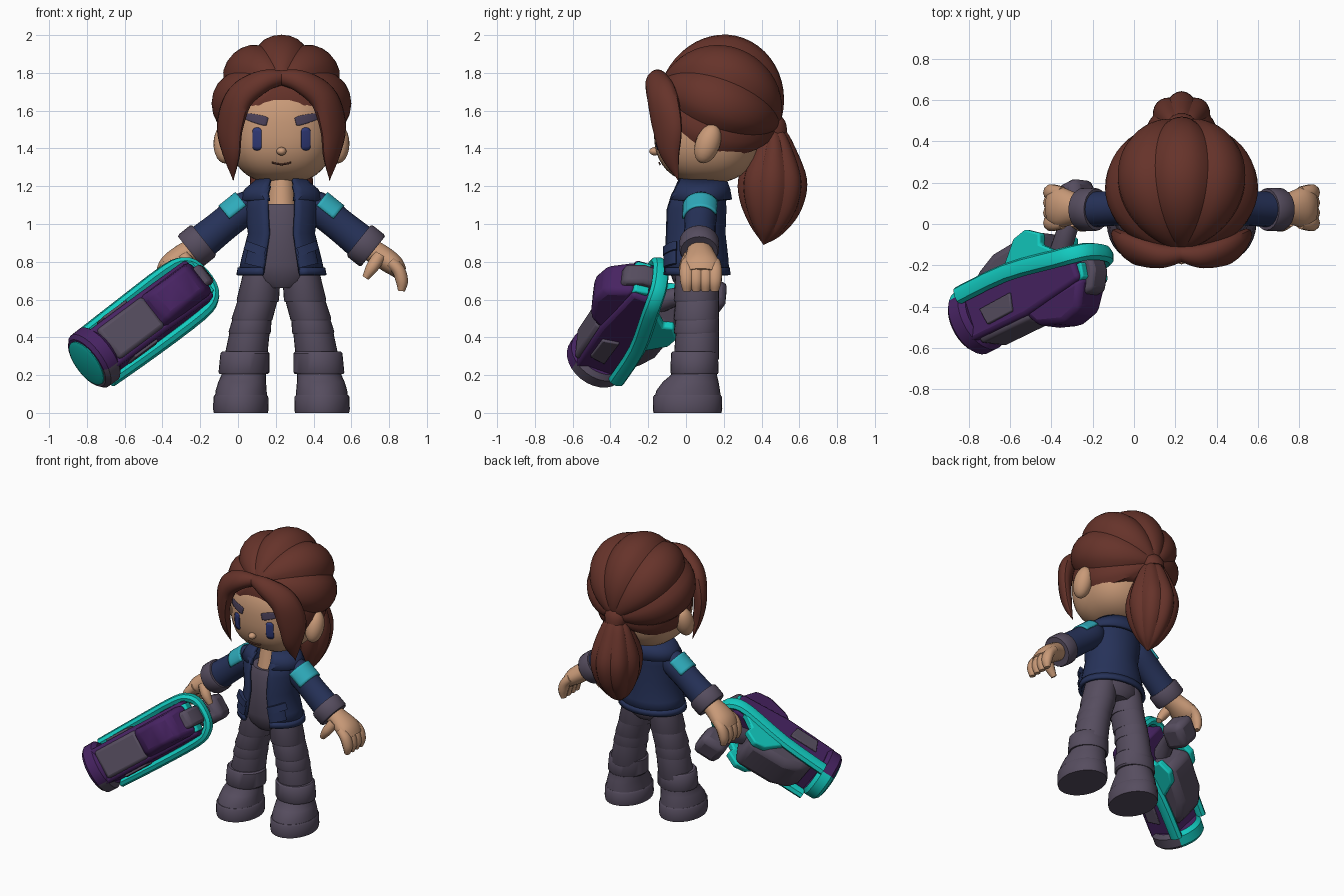
import bpy, bmesh
from math import sin, cos, pi, radians
from mathutils import Vector as V, Matrix

if "Cube" in bpy.data.objects:
    bpy.data.objects.remove(bpy.data.objects["Cube"])
CX = 0.23  # centre line of the figure


def material(name, code):
    rgb = [int(code[i:i + 2], 16) / 255 for i in (0, 2, 4)]
    col = [c / 12.92 if c < 0.04 else ((c + 0.055) / 1.055) ** 2.4 for c in rgb] + [1]
    m = bpy.data.materials.new(name)
    m.use_nodes = True
    m.diffuse_color = col
    m.node_tree.nodes["Principled BSDF"].inputs["Base Color"].default_value = col
    return m


HAIR = material("hair brown", "66332A")
SKIN = material("skin", "C99A78")
NAVY = material("jacket navy", "263259")
GREY = material("slate grey", "564D5F")
TEAL = material("teal", "12CABF")
PATCH = material("patch blue", "2FACBC")
PURPLE = material("purple", "472362")
EYE = material("eye blue", "303A78")
BROW = material("brow grey", "4A4058")
MOUTH = material("mouth brown", "6E4436")


def finish(name, bm, mat, angle=40, solid=0, bevel=0):
    bmesh.ops.recalc_face_normals(bm, faces=bm.faces)
    me = bpy.data.meshes.new(name)
    bm.to_mesh(me)
    bm.free()
    me.materials.append(mat)
    ob = bpy.data.objects.new(name, me)
    bpy.context.collection.objects.link(ob)
    if solid:
        ob.modifiers.new("Solid", "SOLIDIFY").thickness = solid
    if bevel:
        b = ob.modifiers.new("Bevel", "BEVEL")
        b.width, b.segments = bevel, 2
    bpy.ops.object.select_all(action="DESELECT")
    ob.select_set(True)
    bpy.context.view_layer.objects.active = ob
    bpy.ops.object.shade_smooth_by_angle(angle=radians(angle))
    return ob


def loft(name, rings, mat, closed=True, cap=True, **kw):
    bm = bmesh.new()
    rows = [[bm.verts.new(p) for p in r] for r in rings]
    n = len(rows[0])
    for a, b in zip(rows, rows[1:]):
        for i in range(n if closed else n - 1):
            j = (i + 1) % n
            bm.faces.new((a[i], a[j], b[j], b[i]))
    if closed and cap:
        bm.faces.new(rows[0])
        bm.faces.new(rows[-1])
    return finish(name, bm, mat, **kw)


def oval(x, y, z, rx, ry, gap=0, n=28):
    """Level ring; a gap leaves the front open."""
    m = n if not gap else n - 1
    return [(x + rx * sin(a), y - ry * cos(a), z)
            for a in (gap + (2 * pi - 2 * gap) * i / m for i in range(n))]


def stack(name, secs, mat, **kw):
    return loft(name, [oval(*s) for s in secs], mat, closed=len(secs[0]) < 6, **kw)


def spline(pts, k):
    """Points on a smooth path through tuples of any length."""
    P = [pts[0]] + list(pts) + [pts[-1]]
    out = []
    for i in range(1, len(P) - 2):
        for j in range(k):
            t = j / k
            out.append([0.5 * (2 * b + (c - a) * t + (2 * a - 5 * b + 4 * c - d) * t * t
                               + (3 * b - a - 3 * c + d) * t ** 3)
                        for a, b, c, d in zip(*P[i - 1:i + 3])])
    return out + [list(pts[-1])]


def tube(name, pts, mat, out=None, about=None, k=5, n=14, lobes=0, arc=None, **kw):
    """Sweep of (x, y, z, width, thickness) with its thin side along out."""
    path = spline(pts, k)
    rings = []
    for i, p in enumerate(path):
        c = V(p[:3])
        t = (V(path[min(i + 1, len(path) - 1)][:3]) - V(path[max(i - 1, 0)][:3])).normalized()
        o = (c - V(about)) if about else V(out or (0, 1, 0))
        o = (o - t * o.dot(t)).normalized()
        s = t.cross(o)
        w, h = max(p[3], 0.002), max(p[4], 0.002)
        angs = [2 * pi * j / n for j in range(n)] if not arc else \
            [pi / 2 - arc + 2 * arc * j / (n - 1) for j in range(n)]
        rings.append([c + (s * w * cos(a) + o * h * sin(a))
                      * (0.9 + 0.1 * abs(cos(lobes * a / 2)) if lobes else 1) for a in angs])
    return loft(name, rings, mat, closed=not arc, **kw)


def ball(name, c, r, mat, lean=0):
    bm = bmesh.new()
    bmesh.ops.create_uvsphere(bm, u_segments=20, v_segments=12, radius=1, matrix=Matrix.Translation(c)
                              @ Matrix.Rotation(-lean, 4, "X") @ Matrix.Diagonal((*r, 1)))
    return finish(name, bm, mat, angle=80)


# Head: a rounded, slightly boxy ball
HC, HR, E = V((CX, 0.11, 1.5)), V((0.28, 0.28, 0.285)), 2.5
rings = []
for i in range(1, 24):
    f = pi * i / 24
    rings.append([])
    for j in range(36):
        a = 2 * pi * j / 36
        d = V((sin(f) * cos(a), sin(f) * sin(a), cos(f)))
        d /= sum(abs(q) ** E for q in d) ** (1 / E)
        rings[-1].append(HC + V([q * r for q, r in zip(d, HR)]))
loft("head", rings, SKIN, angle=80)


def face_plate(name, x, z, w, h, rot, mat, taper=0, bow=0):
    """Thin plate that follows the front of the head."""
    rows = []
    for i in range(9):
        rows.append([])
        for j in range(7):
            u, v = i / 4 - 1, j / 3 - 1
            px, pz = w * u, h * v * (1 + taper * u) * (1 - 0.25 * u ** 4) + bow * u * u
            dx, dz = px * cos(rot) - pz * sin(rot) + x, px * sin(rot) + pz * cos(rot) + z
            k = 1 - abs(dx / HR.x) ** E - abs((dz - HC.z) / HR.z) ** E
            rows[-1].append((CX + dx, HC.y - HR.y * max(k, 0) ** (1 / E) - 0.005, dz))
    loft(name, rows, mat, closed=False, solid=0.008)


ball("nose", (CX, -0.165, 1.385), (0.026, 0.03, 0.022), SKIN)
face_plate("mouth", 0, 1.318, 0.05, 0.003, 0, MOUTH, bow=0.01)

# Hair: ribbed cap whose ribs run from the parting to the tie
C, R, tilt = V((CX, 0.175, 1.638)), 0.37, 0.36
pole, up = V((0, -cos(tilt), sin(tilt))), V((0, sin(tilt), cos(tilt)))
rings = []
for i in range(1, 24):
    f = pi * i / 24
    depth = 0.88 if f < pi / 2 else 0.92
    rings.append([])
    for j in range(-18, 19):
        a = radians(7.5 * j)
        r = R * (1 - 0.1 * (1 - abs(cos(4 * a)) ** 0.7) * sin(f))
        rings[-1].append(C + r * (pole * cos(f) * depth
                                  + sin(f) * (up * cos(a) + V((sin(a), 0, 0)))))
loft("hair_cap", rings, HAIR, angle=32)
tube("hair_tie", [(CX, 0.42, 1.53, 0.07, 0.06), (CX, 0.46, 1.52, 0.08, 0.07),
                  (CX, 0.48, 1.47, 0.07, 0.06)], HAIR)
tube("ponytail", [(CX, 0.45, 1.53, 0.04, 0.04), (CX, 0.465, 1.43, 0.11, 0.1),
                  (CX, 0.46, 1.25, 0.165, 0.18), (CX, 0.45, 1.1, 0.15, 0.165),
                  (CX, 0.43, 0.97, 0.085, 0.09), (CX, 0.41, 0.89, 0, 0)],
     HAIR, n=48, lobes=8, angle=30)

# Torso
stack("neck", [(CX, 0.05, 1.04, 0.1, 0.12), (CX, 0.05, 1.12, 0.08, 0.1),
               (CX, 0.08, 1.3, 0.07, 0.09)], SKIN)
stack("shirt", [(CX, 0.06, 0.66, 0.1, 0.1), (CX, 0.06, 0.7, 0.18, 0.13),
                (CX, 0.05, 0.78, 0.19, 0.145), (CX, 0.045, 0.95, 0.15, 0.135),
                (CX, 0.045, 1.06, 0.15, 0.13), (CX, 0.05, 1.105, 0.12, 0.12)], GREY)
stack("jacket", [(CX, 0.05, 0.74, 0.23, 0.18, 0.45), (CX, 0.05, 0.82, 0.212, 0.175, 0.43),
                 (CX, 0.045, 0.95, 0.178, 0.165, 0.4), (CX, 0.05, 1.08, 0.195, 0.165, 0.4),
                 (CX, 0.06, 1.16, 0.185, 0.15, 0.42), (CX, 0.075, 1.21, 0.13, 0.13, 0.5)],
      NAVY, solid=0.02)
stack("jacket_hem", [(CX, 0.05, 0.73, 0.24, 0.187, 0.44), (CX, 0.05, 0.77, 0.232, 0.183, 0.44)],
      NAVY, solid=0.02)
stack("collar", [(CX, 0.075, 1.13, 0.225, 0.17, 0.3), (CX, 0.08, 1.185, 0.195, 0.155, 0.4),
                 (CX, 0.08, 1.24, 0.13, 0.135, 0.5)], NAVY, solid=0.022)

# Paired parts of the figure
for m, side in ((-1, "right"), (1, "left")):
    def at(*pts):
        return [(CX + m * p[0],) + p[1:] for p in pts]

    def part(name, pts, mat, **kw):
        return tube(f"{side}_{name}", at(*pts), mat, **kw)

    # Face and hair
    face_plate(side + "_eye", m * 0.13, 1.45, 0.024, 0.06, 0, EYE)
    face_plate(side + "_brow", m * 0.135, 1.557, 0.062, 0.023, m * 0.25, BROW, taper=-m * 0.2)
    ball(side + "_ear", at((0.3, 0.115, 1.425))[0], (0.06, 0.065, 0.108), SKIN, 0.35)
    part("bang", [(-0.01, -0.14, 1.775, 0.035, 0.04), (0.1, -0.155, 1.755, 0.065, 0.055),
                  (0.22, -0.125, 1.67, 0.09, 0.06), (0.272, -0.1, 1.52, 0.095, 0.045),
                  (0.266, -0.085, 1.37, 0.062, 0.032), (0.255, -0.04, 1.23, 0, 0)],
         HAIR, about=(CX, 0.13, 1.5), k=6)

    # Jacket pocket with flap
    for label, z, h, w in (("pocket", 0.815, 0.035, 0.058), ("pocket_flap", 0.87, 0.022, 0.066)):
        part(label, [(0.148, -0.085, z - h, w, 0.018), (0.132, -0.085, z + h, w, 0.018)],
             NAVY, out=(m * 0.55, -0.83, 0), k=1, n=10)

    # Arm
    part("sleeve", [(0.13, 0.08, 1.11, 0.07, 0.06), (0.2, 0.08, 1.08, 0.088, 0.085),
                    (0.32, 0.075, 0.985, 0.088, 0.083), (0.45, 0.07, 0.88, 0.095, 0.088)],
         NAVY, n=20)
    part("arm_patch", [(0.185, 0.08, 1.092, 0.098, 0.098), (0.275, 0.077, 1.022, 0.098, 0.096)],
         PATCH, out=(m * 0.6, -0.2, 0.77), arc=1.3, solid=0.012)
    part("cuff", [(0.41, 0.07, 0.915, 0.1, 0.1), (0.42, 0.07, 0.907, 0.107, 0.105),
                  (0.475, 0.07, 0.863, 0.107, 0.105), (0.485, 0.07, 0.855, 0.1, 0.098)],
         GREY, k=1, n=20)
    part("palm", [(0.45, 0.07, 0.875, 0.06, 0.06), (0.52, 0.075, 0.835, 0.078, 0.062),
                  (0.59, 0.08, 0.785, 0.1, 0.058), (0.63, 0.08, 0.74, 0.085, 0.04)],
         SKIN, out=(m * 0.6, 0, 0.8), angle=60)
    for f in range(4):
        y = 0.005 + f * 0.049
        part(f"finger_{f + 1}", [(0.575, y, 0.8, 0.03, 0.03), (0.62, y, 0.755, 0.034, 0.04),
                                 (0.638, y, 0.695, 0.032, 0.037), (0.635, y, 0.645, 0.018, 0.022)],
             SKIN, n=10, angle=60)
    part("thumb", [(0.52, 0.02, 0.83, 0.035, 0.035), (0.48, -0.005, 0.77, 0.033, 0.033),
                   (0.445, -0.005, 0.715, 0.018, 0.02)], SKIN, n=10, angle=60)

    # Leg in overlapping folds, and boot
    folds = [(0.1, 0.76, 0.1), (0.125, 0.6, 0.108), (0.155, 0.5, 0.105), (0.168, 0.43, 0.108),
             (0.19, 0.29, 0.11)]
    for i, (a, b) in enumerate(zip(folds, folds[1:])):
        stack(f"{side}_trouser_{i + 1}", at((a[0], 0.06, a[1], a[2] - 0.002, 0.114),
                                            (b[0], 0.055, b[1], b[2] + 0.004, 0.12),
                                            (b[0], 0.055, b[1] - 0.012, b[2], 0.115)), GREY)
    stack(side + "_boot_cuff", at((0.2, 0.045, 0.205, 0.128, 0.122), (0.198, 0.045, 0.215, 0.135, 0.128),
                                  (0.193, 0.045, 0.315, 0.13, 0.124),
                                  (0.193, 0.045, 0.325, 0.12, 0.115)), GREY)
    stack(side + "_boot", at((0.215, 0.008, 0.08, 0.138, 0.176), (0.213, 0.012, 0.12, 0.135, 0.168),
                             (0.208, 0.025, 0.165, 0.126, 0.147), (0.2, 0.042, 0.2, 0.118, 0.122),
                             (0.2, 0.045, 0.23, 0.115, 0.118)), GREY, angle=50)
    stack(side + "_sole", at((0.215, 0.008, 0, 0.143, 0.18), (0.215, 0.008, 0.02, 0.147, 0.184),
                             (0.215, 0.008, 0.085, 0.145, 0.182),
                             (0.215, 0.008, 0.095, 0.138, 0.175)), GREY)

# Blaster: own axes, measured back from the muzzle, up and sideways
M = V((-0.8, -0.485, 0.264))
BACK = V((0.735, 0.40, 0.54)).normalized()
SIDE = BACK.cross(V((0.267, -0.9, 0.3))).normalized()
SIDE *= 1 if SIDE.z > 0 else -1
UP = SIDE.cross(BACK)
UP *= 1 if UP.y < 0 else -1


def G(l, u, s):
    return M + BACK * l + UP * u + SIDE * s


def prism(name, outline, half, mat, mid=0, bevel=0.02, taper=1):
    """Side outline (back, up) widened to both sides; taper narrows its upper points."""
    low = min(u for l, u in outline)
    rows = [[G(l, u, mid + q * half * (taper if u > low + 0.05 else 1))
             for l, u in outline] for q in (-1, 1)]
    return loft(name, rows, mat, bevel=bevel, angle=35)


def turned(name, secs, mat):
    return loft(name, [[G(l, r * cos(pi * i / 14), r * sin(pi * i / 14)) for i in range(28)]
                       for l, r in secs], mat)


cap = turned("muzzle_cap", [(0, 0.13), (0, 0.148), (0.02, 0.168), (0.085, 0.17), (0.11, 0.145)], PURPLE)
cap.data.materials.append(GREY)
cap.data.materials.append(TEAL)
for p in cap.data.polygons:
    q = p.center - M
    if q.dot(UP) < -0.11:
        p.material_index = 2
    elif q.dot(SIDE) < -0.09:
        p.material_index = 1
turned("muzzle_disc", [(-0.012, 0.11), (-0.005, 0.135), (0.02, 0.135)], TEAL)
prism("blaster_body", [(0.06, -0.1), (0.06, 0.13), (0.42, 0.145), (0.78, 0.11), (0.78, -0.06)], 0.13,
      PURPLE, taper=0.95)
prism("top_hump", [(0.38, 0.1), (0.44, 0.21), (0.59, 0.262), (0.7, 0.24), (0.79, 0.1)], 0.11, PURPLE,
      bevel=0.03, taper=0.8)
prism("top_panel", [(0.1, 0.08), (0.1, 0.155), (0.42, 0.168), (0.44, 0.08)], 0.1, GREY)
prism("rear_plate", [(0.76, 0.03), (0.76, 0.115), (0.795, 0.105), (0.805, 0.03)], 0.1, TEAL, bevel=0.008)
prism("rear_knob", [(0.72, 0.0), (0.72, 0.17), (0.79, 0.17), (0.84, 0.08), (0.84, 0.0)], 0.06, GREY)
prism("lower_block", [(0.14, -0.07), (0.2, -0.17), (0.33, -0.225), (0.6, -0.235), (0.64, -0.06)],
      0.125, GREY, bevel=0.045)


def bar(name, pts, mat, n=8, **kw):
    tube(name, [tuple(G(*p[:3])) + p[3:] for p in pts], mat, out=UP, n=n, k=3, **kw)


bar("frame", [(l, u, q * s, 0.032, 0.045) for q, run in ((1, 1), (-1, -1)) for l, u, s in
              ((0.09, -0.1, 0.145), (0.4, -0.085, 0.152), (0.7, -0.025, 0.152),
               (0.8, -0.01, 0.125), (0.845, -0.01, 0.06))[::run]], TEAL)
for q, side in ((1, "upper"), (-1, "lower")):
    prism(side + "_side_panel", [(0.18, 0.01), (0.2, 0.1), (0.36, 0.1), (0.38, 0.01)], 0.014, GREY,
          mid=q * 0.126, bevel=0.006)
    prism(side + "_frame_strut", [(0.36, -0.08), (0.5, -0.22), (0.58, -0.235), (0.66, -0.18),
                                  (0.64, -0.13), (0.76, -0.02)], 0.025, TEAL, mid=q * 0.13, bevel=0.01)
bar("grip", [(0.62, -0.08, 0, 0.05, 0.06), (0.73, -0.18, 0.02, 0.05, 0.05),
             (0.8, -0.28, 0, 0.05, 0.05)], GREY, n=12)
prism("grip_base", [(0.72, -0.385), (0.7, -0.22), (0.88, -0.22), (0.9, -0.385)], 0.085, GREY,
      bevel=0.04)
